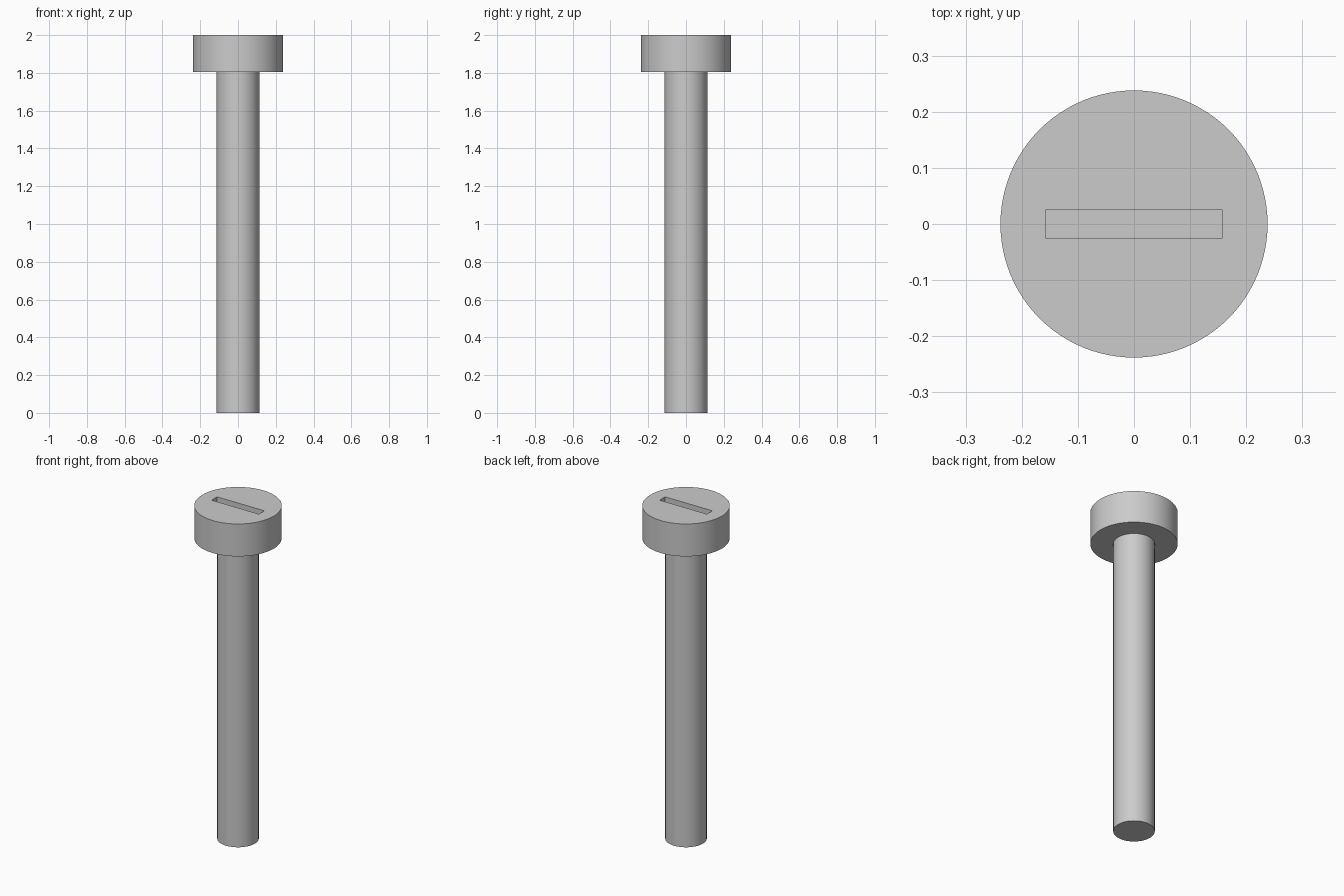
import bpy
import math

# Remove the default cube
default = bpy.data.objects.get("Cube")
if default:
    bpy.data.objects.remove(default, do_unlink=True)

HEIGHT = 2.0
HEAD_BASE = 1.805
HEAD_RADIUS = 0.238
SHAFT_RADIUS = 0.113
SLOT_LENGTH, SLOT_WIDTH, SLOT_DEPTH = 0.314, 0.052, 0.1

# Plain grey metal
metal = bpy.data.materials.new("grey metal")
metal.use_nodes = True
grey = (0.6, 0.6, 0.6, 1.0)
metal.diffuse_color = grey
metal.node_tree.nodes["Principled BSDF"].inputs["Base Color"].default_value = grey


def cylinder(name, radius, bottom, top):
    bpy.ops.mesh.primitive_cylinder_add(
        vertices=96, radius=radius, depth=top - bottom,
        location=(0, 0, (top + bottom) / 2))
    obj = bpy.context.object
    obj.name = name
    obj.data.materials.append(metal)
    return obj


def smooth(obj):
    bpy.ops.object.select_all(action="DESELECT")
    obj.select_set(True)
    bpy.context.view_layer.objects.active = obj
    bpy.ops.object.shade_smooth_by_angle(angle=math.radians(30))


# Shaft
shaft = cylinder("shaft", SHAFT_RADIUS, 0, HEAD_BASE)
smooth(shaft)

# Head with a straight driver slot sunk into its top
head = cylinder("head", HEAD_RADIUS, HEAD_BASE, HEIGHT)
bpy.ops.mesh.primitive_cube_add(size=1, location=(0, 0, HEIGHT))
cutter = bpy.context.object
cutter.name = "slot_cutter"
cutter.scale = (SLOT_LENGTH, SLOT_WIDTH, SLOT_DEPTH * 2)
cutter.hide_render = True
cutter.data.materials.append(metal)

cut = head.modifiers.new("slot", "BOOLEAN")
cut.operation = "DIFFERENCE"
cut.solver = "EXACT"
cut.object = cutter
bpy.context.view_layer.update()
bpy.context.view_layer.objects.active = head
bpy.ops.object.modifier_apply(modifier=cut.name)
bpy.data.objects.remove(cutter, do_unlink=True)
smooth(head)
